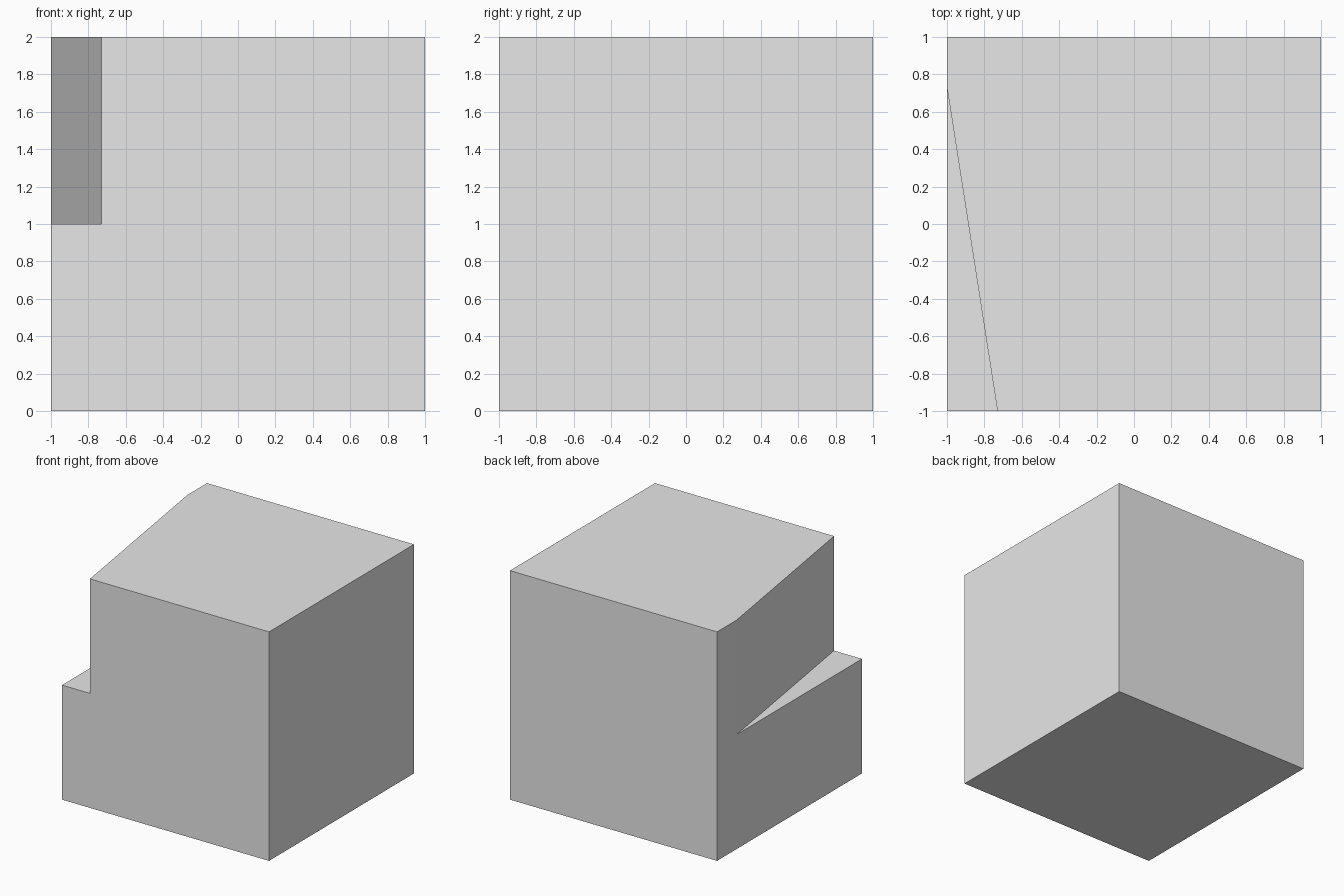
import bpy
import bmesh

default = bpy.data.objects.get("Cube")
if default:
    bpy.data.objects.remove(default, do_unlink=True)

# Plain grey material
grey = bpy.data.materials.new("plain_grey")
grey.use_nodes = True
colour = (0.8, 0.8, 0.8, 1.0)
grey.diffuse_color = colour
grey.node_tree.nodes["Principled BSDF"].inputs["Base Color"].default_value = colour


def prism(name, outline, bottom, top):
    """Extrude a counter-clockwise outline upward into a closed solid."""
    bm = bmesh.new()
    base = bm.faces.new([bm.verts.new((x, y, bottom)) for x, y in outline])
    result = bmesh.ops.extrude_face_region(bm, geom=[base], use_keep_orig=True)
    raised = [v for v in result["geom"] if isinstance(v, bmesh.types.BMVert)]
    bmesh.ops.translate(bm, vec=(0, 0, top - bottom), verts=raised)
    bmesh.ops.recalc_face_normals(bm, faces=bm.faces)
    mesh = bpy.data.meshes.new(name)
    bm.to_mesh(mesh)
    bm.free()
    mesh.materials.append(grey)
    obj = bpy.data.objects.new(name, mesh)
    bpy.context.collection.objects.link(obj)
    return obj


# Solid block
block = prism("notched_block", [(-1, -1), (1, -1), (1, 1), (-1, 1)], 0, 2)

# Wedge cutter: its slanted side runs through (-1, 0.73) and (-0.73, -1)
slope = -0.27 / 1.73
reach = 0.3
cutter = prism("wedge_cutter", [
    (-1 - reach, -1 - reach),
    (-0.73 - slope * reach, -1 - reach),
    (-1 + slope * reach, 0.73 + reach),
    (-1 - reach, 0.73 + reach),
], 1, 2 + reach)
cutter.hide_render = True

# Cut the notch, then drop the cutter
notch = block.modifiers.new("notch", "BOOLEAN")
notch.operation = "DIFFERENCE"
notch.solver = "EXACT"
notch.object = cutter
bpy.context.view_layer.objects.active = block
bpy.ops.object.modifier_apply(modifier=notch.name)
bpy.data.objects.remove(cutter, do_unlink=True)
